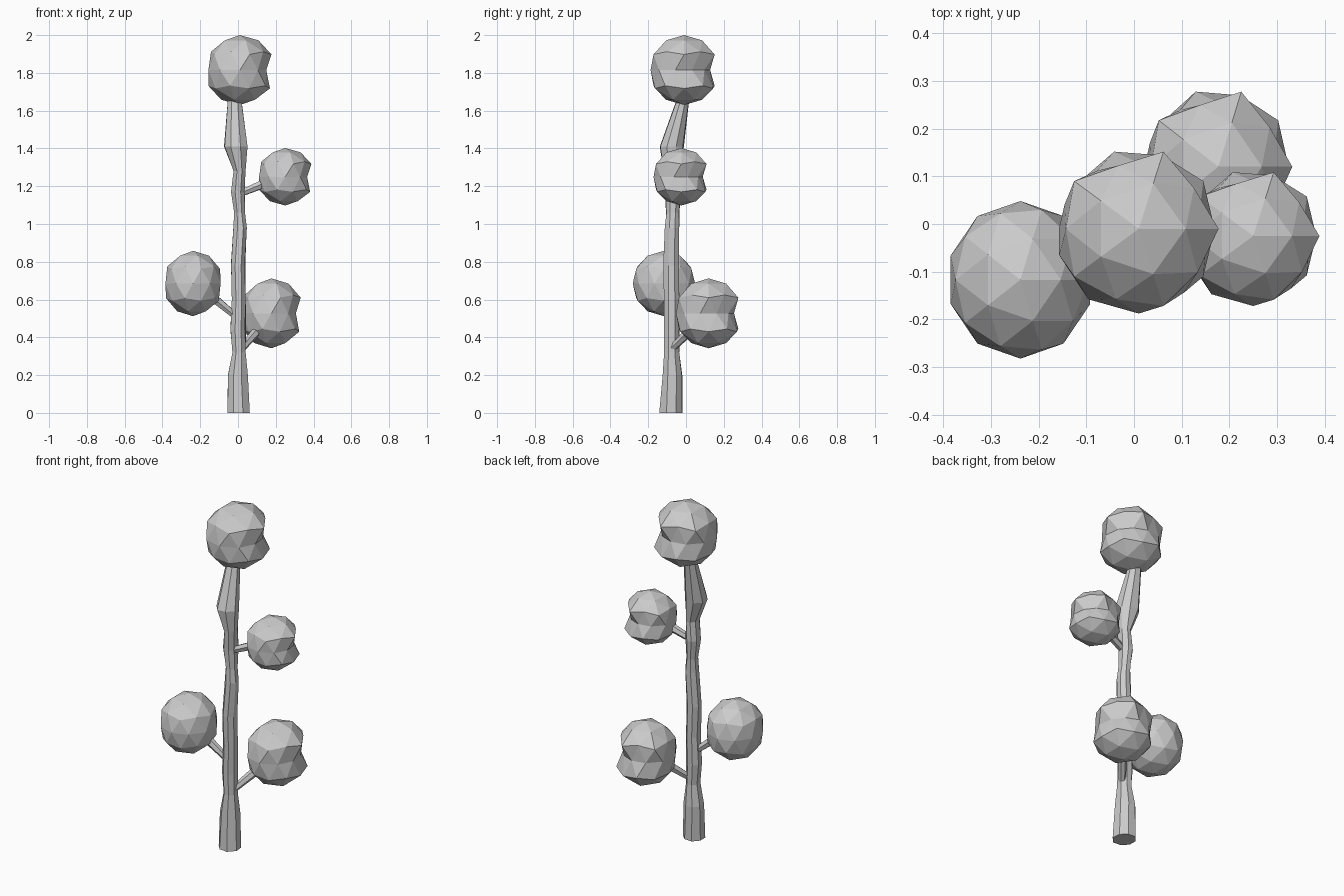
import bpy, bmesh, math, random
from mathutils import Vector

if "Cube" in bpy.data.objects:
    bpy.data.objects.remove(bpy.data.objects["Cube"])

random.seed(4)


def finish(bm, name):
    bmesh.ops.recalc_face_normals(bm, faces=bm.faces)
    mesh = bpy.data.meshes.new(name)
    bm.to_mesh(mesh)
    bm.free()
    obj = bpy.data.objects.new(name, mesh)
    bpy.context.collection.objects.link(obj)
    return obj


def tube(name, rings, sides, jitter=0.0, level=True):
    """Loft rings given as (x, y, z, rx, ry)."""
    bm = bmesh.new()
    axis = Vector(rings[-1][:3]) - Vector(rings[0][:3])
    turn = Vector((0, 0, 1)).rotation_difference(axis)
    loops = []
    for x, y, z, rx, ry in rings:
        loop = []
        for i in range(sides):
            a = 2 * math.pi * (i + 0.5) / sides
            k = 1.04 + random.uniform(-jitter, jitter)
            p = Vector((rx * k * math.cos(a), ry * k * math.sin(a), 0))
            if not level:
                p = turn @ p
            loop.append(bm.verts.new(Vector((x, y, z)) + p))
        loops.append(loop)
    for lo, hi in zip(loops, loops[1:]):
        for i in range(sides):
            j = (i + 1) % sides
            bm.faces.new((lo[i], lo[j], hi[j], hi[i]))
    bm.faces.new(loops[0][::-1])
    bm.faces.new(loops[-1])
    return finish(bm, name)


def foliage(name, centre, size, pinched=True):
    """Faceted ball with a waist pinched mostly toward the back right."""
    bm = bmesh.new()
    bmesh.ops.create_icosphere(bm, subdivisions=2, radius=1)
    for v in bm.verts:
        x, y, z = v.co
        k = 1.0
        if abs(z) < 0.1:
            k = 0.83 - 0.08 * x - 0.105 * y if pinched else 0.96
        elif pinched and 0.5 < z < 0.6:
            k = 0.96 - 0.12 * max(y, 0)
        v.co = Vector((x * k * size[0], y * k * size[1], z * size[2])) + Vector(centre)
    return finish(bm, name)


# Knobbly trunk
tube("trunk", [
    (0.00, -0.077, 0.00, 0.062, 0.063),
    (-0.003, -0.073, 0.20, 0.054, 0.055),
    (0.004, -0.076, 0.32, 0.036, 0.040),
    (0.00, -0.076, 0.44, 0.041, 0.042),
    (0.004, -0.076, 0.60, 0.036, 0.040),
    (0.00, -0.078, 0.78, 0.040, 0.042),
    (0.012, -0.073, 0.98, 0.038, 0.038),
    (0.008, -0.070, 1.06, 0.030, 0.036),
    (0.00, -0.068, 1.17, 0.037, 0.045),
    (0.008, -0.073, 1.28, 0.031, 0.045),
    (-0.012, -0.075, 1.41, 0.062, 0.062),
    (-0.018, -0.010, 1.68, 0.036, 0.031),
], 8, 0.08)

# Side branches
for name, a, b in [
    ("branch_lower_right", (0.02, -0.075, 0.34), (0.13, 0.06, 0.47)),
    ("branch_left", (-0.01, -0.077, 0.51), (-0.18, -0.11, 0.65)),
    ("branch_upper_right", (0.01, -0.073, 1.16), (0.20, -0.04, 1.24)),
]:
    tube(name, [(*a, 0.018, 0.018), (*b, 0.027, 0.027)], 6, level=False)

# Foliage balls
foliage("foliage_top", (0.01, -0.01, 1.815), (0.187, 0.190, 0.185))
foliage("foliage_lower_right", (0.177, 0.120, 0.527), (0.173, 0.185, 0.185))
foliage("foliage_upper_right", (0.25, -0.025, 1.25), (0.155, 0.157, 0.152))
foliage("foliage_left", (-0.238, -0.117, 0.685), (0.16, 0.172, 0.173), False)
